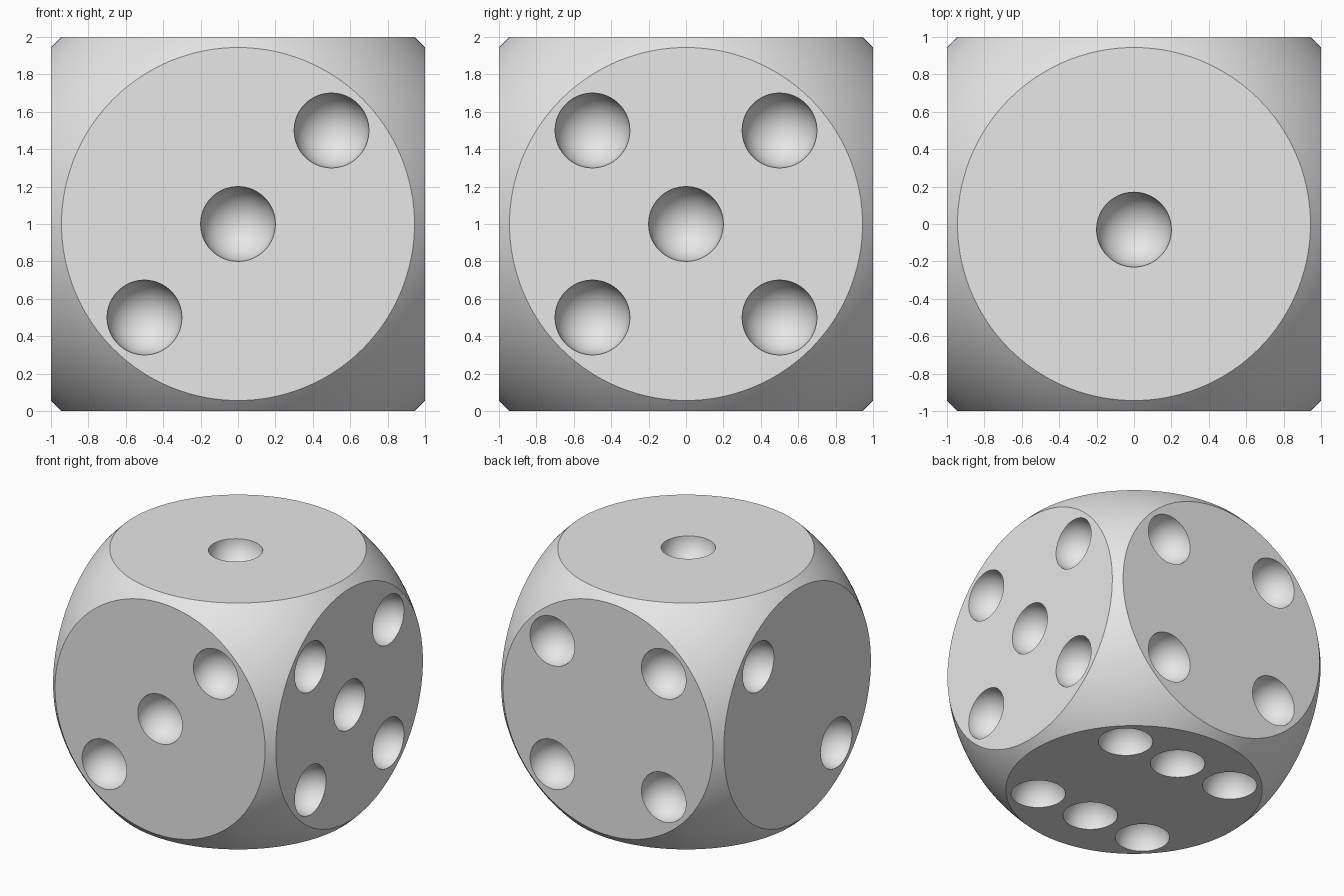
import bpy
import bmesh
from math import radians
from mathutils import Matrix, Vector

default = bpy.data.objects.get("Cube")
if default:
    bpy.data.objects.remove(default, do_unlink=True)

HALF = 1.0          # half the width of the die
ROUND = 1.375       # radius of the sphere that rounds the corners
PIP = 0.2           # pip radius
CENTRE = Vector((0, 0, HALF))
A = 0.5             # pip spacing


def material(name, rgb):
    mat = bpy.data.materials.new(name)
    mat.use_nodes = True
    mat.diffuse_color = (*rgb, 1)
    bsdf = next(n for n in mat.node_tree.nodes if n.type == 'BSDF_PRINCIPLED')
    bsdf.inputs["Base Color"].default_value = (*rgb, 1)
    return mat


def mesh_object(name, bm):
    mesh = bpy.data.meshes.new(name)
    bm.to_mesh(mesh)
    bm.free()
    ob = bpy.data.objects.new(name, mesh)
    bpy.context.collection.objects.link(ob)
    return ob


def boolean(target, cutter, operation):
    cutter.hide_render = True
    mod = target.modifiers.new(cutter.name, 'BOOLEAN')
    mod.operation = operation
    mod.solver = 'EXACT'
    mod.object = cutter
    bpy.ops.object.modifier_apply(modifier=mod.name)
    bpy.data.objects.remove(cutter, do_unlink=True)


# Cube body
bm = bmesh.new()
bmesh.ops.create_cube(bm, size=2 * HALF, matrix=Matrix.Translation(CENTRE))
die = mesh_object("die_body", bm)
die.data.materials.append(material("light grey", (0.8, 0.8, 0.8)))
bpy.ops.object.select_all(action='DESELECT')
bpy.context.view_layer.objects.active = die
die.select_set(True)

# Sphere that rounds off corners and edges
bm = bmesh.new()
bmesh.ops.create_uvsphere(bm, u_segments=192, v_segments=96, radius=ROUND,
                          matrix=Matrix.Translation(CENTRE))
boolean(die, mesh_object("rounding_sphere", bm), 'INTERSECT')

# Pip centres on each face, relative to the middle of the die
corners = [(u, v) for u in (-A, A) for v in (-A, A)]
pips = [(0, -0.03, HALF)]                                       # one, top
pips += [(-HALF, y, y) for y in (-A, A)]                        # two
pips += [(x, -HALF, x) for x in (-A, 0, A)]                     # three, front
pips += [(u, HALF, v) for u, v in corners]                      # four, back
pips += [(HALF, u, v) for u, v in corners + [(0, 0)]]           # five
pips += [(x, y, -HALF) for x in (-A, 0, A) for y in (-A, A)]    # six, bottom

# Round hollows, each with its pole along the face normal
bm = bmesh.new()
for p in map(Vector, pips):
    normal = Vector([round(c) if abs(c) == HALF else 0 for c in p])
    turn = normal.to_track_quat('Z', 'Y').to_matrix().to_4x4()
    bmesh.ops.create_uvsphere(bm, u_segments=64, v_segments=32, radius=PIP,
                              matrix=Matrix.Translation(CENTRE + p) @ turn)
boolean(die, mesh_object("pip_cutter", bm), 'DIFFERENCE')

bpy.ops.object.shade_smooth_by_angle(angle=radians(25))
